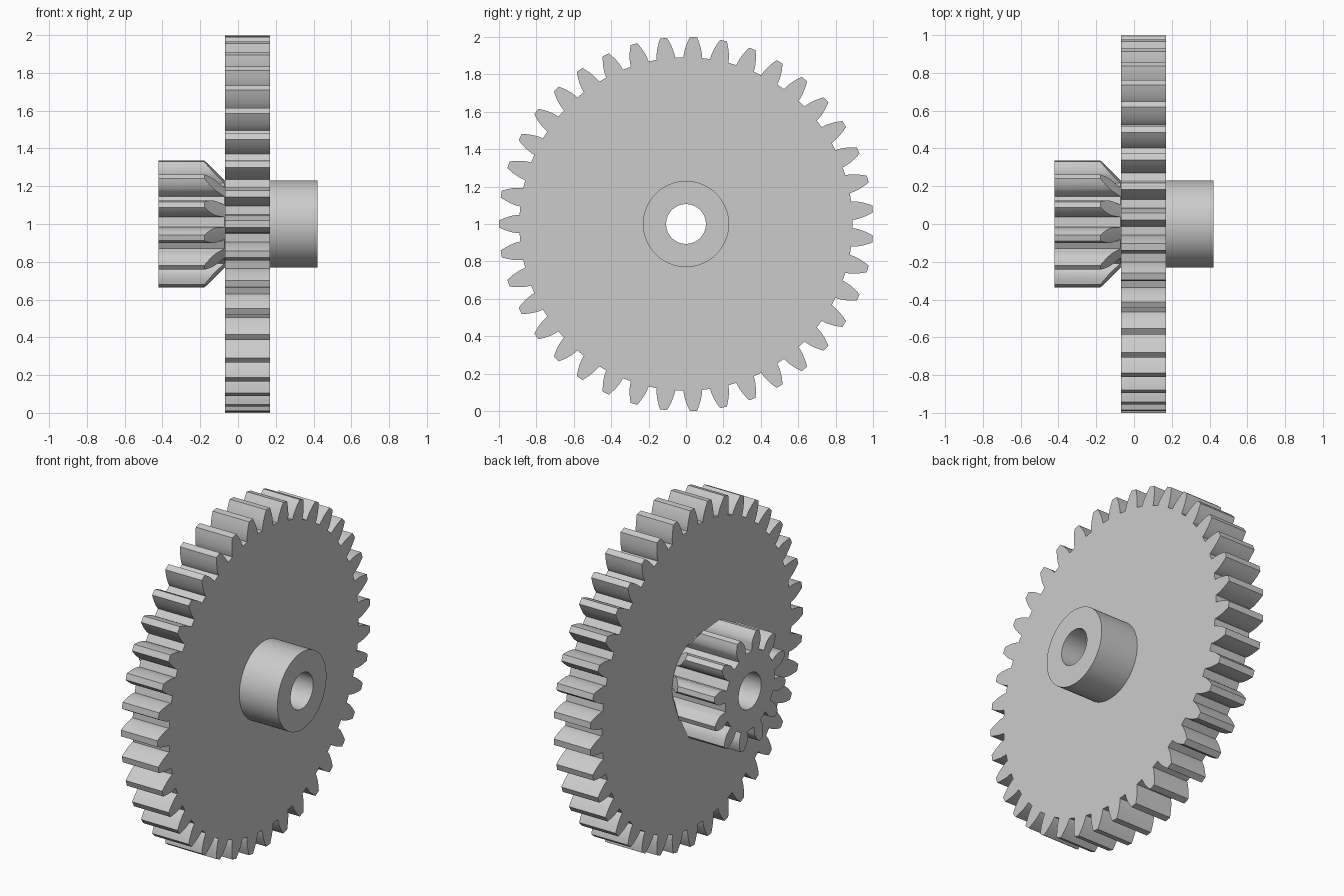
import bpy, bmesh, math
from mathutils import Vector

if "Cube" in bpy.data.objects:
    bpy.data.objects.remove(bpy.data.objects["Cube"])

MODULE = 2 / 41
PRESSURE = math.radians(20)
BORE = 0.106
CENTRE = 1.0

grey = bpy.data.materials.new("light grey")
grey.use_nodes = True
grey.diffuse_color = (0.6, 0.6, 0.6, 1)
grey.node_tree.nodes["Principled BSDF"].inputs["Base Color"].default_value = (0.6, 0.6, 0.6, 1)


def point(x, r, a):
    """Point at radius r and angle a round the shaft; angle 0 is the front."""
    return Vector((x, -r * math.cos(a), CENTRE + r * math.sin(a)))


def finish(bm, name):
    bmesh.ops.recalc_face_normals(bm, faces=bm.faces)
    mesh = bpy.data.meshes.new(name)
    bm.to_mesh(mesh)
    bm.free()
    mesh.materials.append(grey)
    obj = bpy.data.objects.new(name, mesh)
    bpy.context.collection.objects.link(obj)
    return obj


def lathe(name, profile, sides=96):
    """Spin a closed (x, radius) profile round the shaft."""
    bm = bmesh.new()
    rings = [[bm.verts.new(point(x, r, math.tau * i / sides)) for x, r in profile]
             for i in range(sides)]
    n = len(profile)
    for i in range(sides):
        a, b = rings[i], rings[(i + 1) % sides]
        for j in range(n):
            k = (j + 1) % n
            bm.faces.new((a[j], a[k], b[k], b[j]))
    return finish(bm, name)


def involute(angle):
    return math.tan(angle) - angle


def toothed_bar(name, teeth, turn, x0, x1, steps=6):
    """Extrude an involute gear outline along the shaft."""
    pitch = MODULE * teeth / 2
    base, tip, root = pitch * math.cos(PRESSURE), pitch + MODULE, pitch - 1.25 * MODULE
    start = max(base, root)
    radii = [start + (tip - start) * i / steps for i in range(steps + 1)]
    flank = [(r, math.pi / (2 * teeth) + involute(PRESSURE) - involute(math.acos(base / r)))
             for r in radii]
    if root < base:
        flank.insert(0, (root, flank[0][1]))
    tooth = [(r, -a) for r, a in flank] + [(r, a) for r, a in reversed(flank)]
    bm = bmesh.new()
    outline = [bm.verts.new(point(x0, r, a + turn + math.tau * i / teeth))
               for i in range(teeth) for r, a in tooth]
    face = bm.faces.new(outline)
    moved = bmesh.ops.extrude_face_region(bm, geom=[face])["geom"]
    bmesh.ops.translate(bm, vec=(x1 - x0, 0, 0),
                        verts=[v for v in moved if isinstance(v, bmesh.types.BMVert)])
    if face.is_valid and len(face.link_loops if hasattr(face, "link_loops") else face.loops) \
            and not any(len(e.link_faces) == 1 for e in face.edges):
        pass
    elif not face.is_valid:
        bm.faces.new(outline)
    return finish(bm, name)


def activate(obj):
    bpy.ops.object.select_all(action="DESELECT")
    obj.select_set(True)
    bpy.context.view_layer.objects.active = obj


def trim(obj, blank):
    """Keep only the part of the toothed bar inside its turned blank."""
    mod = obj.modifiers.new("trim", "BOOLEAN")
    mod.operation, mod.solver, mod.object = "INTERSECT", "EXACT", blank
    activate(obj)
    bpy.ops.object.modifier_apply(modifier=mod.name)
    bpy.data.objects.remove(blank)


# Large spur wheel
wheel = toothed_bar("large_gear", 39, 0, -0.2, 0.3)
trim(wheel, lathe("wheel_blank", [(-0.07, BORE), (-0.07, 1.1), (0.17, 1.1), (0.17, BORE)]))

# Small pinion with its inner end turned to a cone
pinion = toothed_bar("small_gear", 12, math.radians(17.5), -0.6, 0.1)
trim(pinion, lathe("pinion_blank", [(-0.42, BORE), (-0.42, 0.4), (-0.235, 0.4),
                                    (-0.07, 0.23), (-0.07, BORE)]))

# Plain hub on the other side
hub = lathe("hub", [(0.17, BORE), (0.17, 0.23), (0.42, 0.23), (0.42, BORE)])

for part in (wheel, pinion, hub):
    activate(part)
    bpy.ops.object.shade_smooth_by_angle(angle=math.radians(25))
